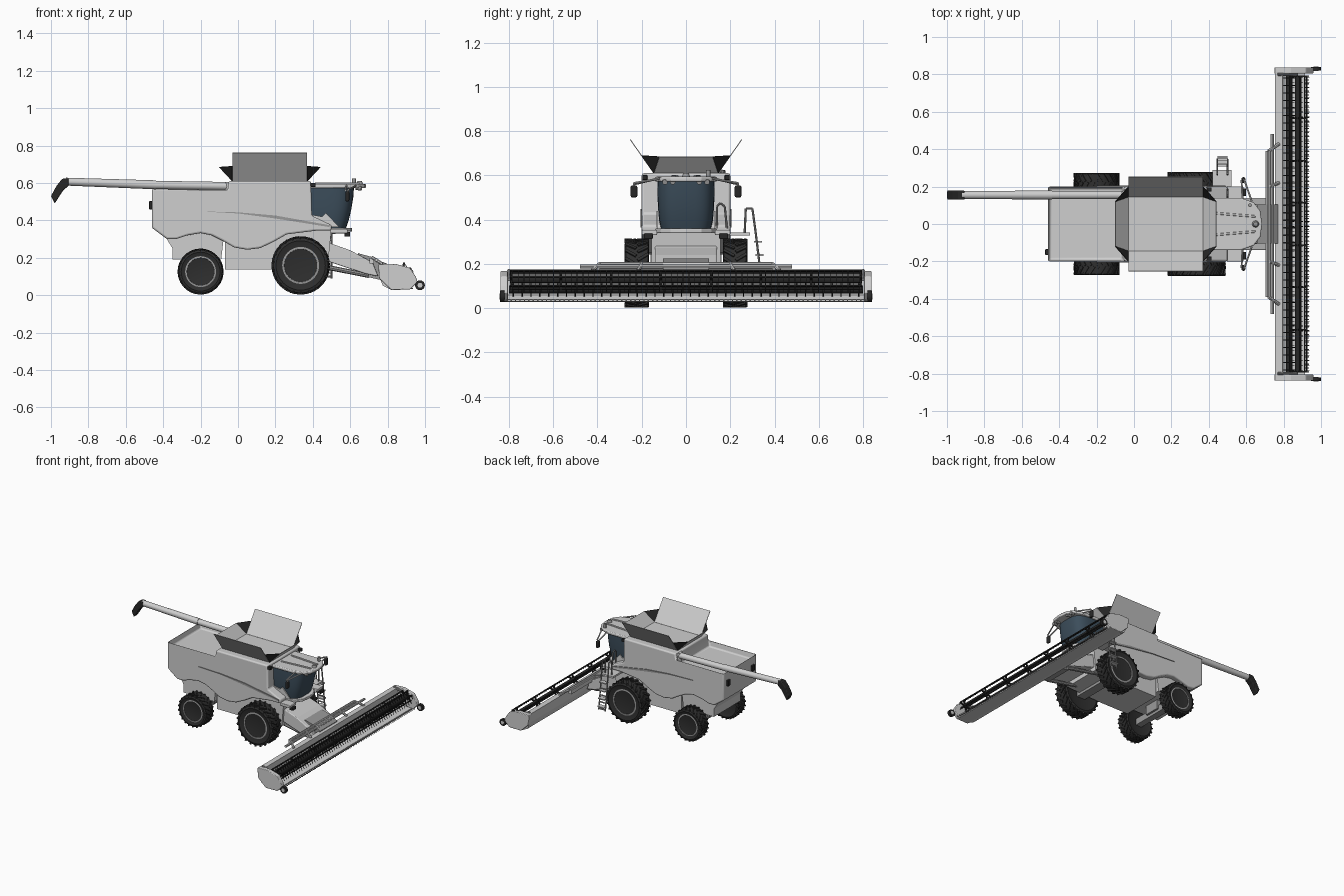
import bpy, bmesh, math
from mathutils import Vector, Matrix

if "Cube" in bpy.data.objects:
    bpy.data.objects.remove(bpy.data.objects["Cube"])

def mat(name, r, g, b):
    m = bpy.data.materials.new(name)
    m.diffuse_color = (r, g, b, 1)
    m.use_nodes = True
    m.node_tree.nodes["Principled BSDF"].inputs["Base Color"].default_value = m.diffuse_color
    return m

LIGHT = mat("light grey paint", .62, .62, .62)
STEEL = mat("mid grey steel", .32, .32, .32)
BLACK = mat("black", .02, .02, .02)
TYRE = mat("tyre rubber", .028, .028, .028)
GLASS = mat("slate glass", .045, .075, .105)

def finish(name, bm, m, bevel=0, smooth=None):
    bmesh.ops.recalc_face_normals(bm, faces=bm.faces)
    me = bpy.data.meshes.new(name)
    bm.to_mesh(me)
    bm.free()
    me.materials.append(m)
    ob = bpy.data.objects.new(name, me)
    bpy.context.collection.objects.link(ob)
    if bevel:
        b = ob.modifiers.new("bevel", 'BEVEL')
        b.width, b.segments, b.limit_method, b.angle_limit = bevel, 3, 'ANGLE', math.radians(40)
    if smooth:
        bpy.ops.object.select_all(action='DESELECT')
        ob.select_set(True)
        bpy.context.view_layer.objects.active = ob
        bpy.ops.object.shade_smooth_by_angle(angle=math.radians(smooth))
    return ob

def add_box(bm, c, s, rot=None):
    M = Matrix.Translation(c) @ (rot or Matrix()) @ Matrix.Diagonal((*s, 1))
    bmesh.ops.create_cube(bm, size=1, matrix=M)

def add_tube(bm, p, q, r, n=10, r2=None):
    p, q = Vector(p), Vector(q)
    M = Matrix.Translation((p + q) / 2) @ (q - p).to_track_quat('Z', 'Y').to_matrix().to_4x4()
    bmesh.ops.create_cone(bm, cap_ends=True, segments=n, radius1=r, radius2=r if r2 is None else r2,
                          depth=(q - p).length, matrix=M)

def add_prism(bm, pts, a, b, axis='y'):
    f = (lambda u, v, w: (u, w, v)) if axis == 'y' else (lambda u, v, w: (u, v, w))
    lo = [bm.verts.new(f(u, v, a)) for u, v in pts]
    hi = [bm.verts.new(f(u, v, b)) for u, v in pts]
    bm.faces.new(lo)
    bm.faces.new(hi)
    for i in range(len(pts)):
        j = (i + 1) % len(pts)
        bm.faces.new((lo[i], lo[j], hi[j], hi[i]))

def box(name, c, s, m, bevel=0, rot=None):
    bm = bmesh.new()
    add_box(bm, c, s, rot)
    return finish(name, bm, m, bevel)

def prism(name, pts, a, b, m, axis='y', bevel=0, smooth=None):
    bm = bmesh.new()
    add_prism(bm, pts, a, b, axis)
    return finish(name, bm, m, bevel, smooth)

def tubes(name, paths, r, m, n=8):
    bm = bmesh.new()
    for path in paths:
        for p, q in zip(path, path[1:]):
            add_tube(bm, p, q, r, n)
    return finish(name, bm, m, 0, 40)

def lathe(name, prof, c, side, m):
    """Spin (radius, offset along y) points about the y axis."""
    bm, n, rings = bmesh.new(), 40, []
    for r, w in prof:
        rings.append([bm.verts.new((c[0] + r * math.cos(t * math.tau / n), c[1] + side * w,
                                    c[2] + r * math.sin(t * math.tau / n))) for t in range(n)])
    for A, B in zip(rings, rings[1:]):
        for i in range(n):
            bm.faces.new((A[i], A[(i + 1) % n], B[(i + 1) % n], B[i]))
    bm.faces.new(rings[0])
    bm.faces.new(rings[-1])
    return finish(name, bm, m, 0, 35)

# Wheels: tyre with chevron lugs, dished rim, hub and bolts
def wheel(name, x, R, rim, y, w, side):
    c, h = (x, side * y, R + .004), w / 2
    lathe(name + "_tyre", [(rim, -h * .8), (R * .85, -h), (R * .95, -h * .9), (R * .965, 0),
                           (R * .95, h * .9), (R * .85, h), (rim, h * .8)], c, side, TYRE)
    bm = bmesh.new()
    for i in range(22):
        for s in (-1, 1):
            spin = Matrix.Rotation((i + .25 * s) * math.tau / 22, 4, 'Y')
            tilt = Matrix.Rotation(s * .6, 4, 'X')
            add_box(bm, Vector(c) + spin @ Vector((R * .955, s * h * .5, 0)),
                    (R * .09, h * 1.05, R * .085), spin @ tilt)
    finish(name + "_lugs", bm, TYRE)
    lathe(name + "_rim", [(rim * 1.04, -h * .75), (rim * 1.04, h * .82), (rim * .93, h * .84), (rim * .86, h * .45),
                          (rim * .55, h * .3), (rim * .45, h * .55), (rim * .2, h * .6)], c, side, STEEL)
    bm = bmesh.new()
    for i in range(6):
        a = i * math.tau / 6
        p = Vector(c) + Vector((rim * .34 * math.cos(a), side * h * .5, rim * .34 * math.sin(a)))
        add_tube(bm, p, p + Vector((0, side * h * .18, 0)), rim * .06, 8)
    finish(name + "_bolts", bm, BLACK)

for s, tag in ((-1, "right"), (1, "left")):
    wheel("front_wheel_" + tag, .335, .155, .095, .222, .11, s)
    wheel("rear_wheel_" + tag, -.2, .122, .08, .225, .095, s)
bm = bmesh.new()
add_box(bm, (.335, 0, .16), (.07, .4, .07))
add_box(bm, (-.2, 0, .125), (.05, .4, .05))
add_box(bm, (-.2, 0, .17), (.08, .12, .1))
finish("axles", bm, STEEL)

# Main body with wavy lower edge and recessed rear deck
wave = [(.5, .345), (.42, .345), (.34, .335), (.26, .325), (.19, .285), (.12, .252), (.05, .243), (-.02, .255),
        (-.08, .29), (-.14, .32), (-.2, .332), (-.27, .32), (-.33, .3), (-.38, .3)]
bm = bmesh.new()
add_prism(bm, [(-.46, .57), (-.055, .57), (-.05, .61), (.39, .61), (.395, .425), (.5, .375)] + wave + [(-.46, .36)], -.2, .2)
bm.normal_update()
deck = [f for f in bm.faces if abs(f.calc_center_median().z - .57) < .002 and f.calc_center_median().x < -.2]
bmesh.ops.inset_region(bm, faces=deck, thickness=.014)
bmesh.ops.translate(bm, verts=deck[0].verts, vec=(0, 0, -.05))
finish("body", bm, LIGHT, .01, 30)
prism("rear_hood", [(-.43, .38), (-.35, .25), (-.35, .19), (-.09, .19), (-.07, .36)], -.16, .16, LIGHT)
prism("chassis", [(-.07, .137), (.2, .137), (.48, .15), (.5, .36), (-.07, .34)], -.155, .155, LIGHT)
for s, tag in ((-1, "right"), (1, "left")):
    prism("side_stripe_" + tag, [(-.2, .448), (.0, .437), (.2, .41), (.49, .364), (.49, .374), (.2, .426), (0, .443)],
          s * .2, s * .206, STEEL)
    box("rear_lamp_" + tag, (-.465, s * .15, .48), (.02, .03, .045), BLACK, .004)
    box("work_lamp_" + tag, (.4, s * .185, .59), (.03, .022, .022), BLACK, .003)

# Grain tank flaps
def sheet(name, pts, m):
    bm = bmesh.new()
    bm.faces.new([bm.verts.new(p) for p in pts])
    ob = finish(name, bm, m)
    t = ob.modifiers.new("thickness", 'SOLIDIFY')
    t.thickness, t.offset = .004, 0

for s, tag in ((-1, "right"), (1, "left")):
    sheet("side_flap_" + tag, [(-.03, s * .145, .61), (.37, s * .145, .61), (.37, s * .252, .762), (-.03, s * .252, .762)], LIGHT)
    for x0, x1, end in ((-.03, -.1, "rear"), (.37, .44, "front")):
        sheet(f"corner_gusset_{end}_{tag}", [(x0, s * .145, .61), (x1, s * .12, .685), (x0, s * .2, .69)], BLACK)
        if s == 1:
            sheet(end + "_flap", [(x0, -.145, .61), (x0, .145, .61), (x1, .12, .685), (x1, -.12, .685)], LIGHT)

# Unloading auger folded to the rear
bm = bmesh.new()
add_tube(bm, (-.05, .155, .583), (-.48, .155, .59), .022, 20, .022)
add_tube(bm, (-.44, .155, .59), (-.92, .155, .607), .024, 20, .021)
add_tube(bm, (-.04, .155, .54), (-.04, .155, .605), .03, 20)
finish("unloading_auger", bm, LIGHT, 0, 40)
prism("auger_spout", [(-.905, .625), (-.94, .622), (-.97, .585), (-1, .53), (-.98, .49), (-.935, .56), (-.905, .585)],
      .131, .179, BLACK, bevel=.006)

# Cab: bowed glass, pillars, roof and floor
bm, rings, N = bmesh.new(), [], 20
for z, xf, w in ((.352, .575, .112), (.4, .592, .122), (.46, .606, .127), (.52, .616, .129), (.575, .62, .128)):
    ring = [(.38, -w)]
    for i in range(N + 1):
        t = -math.pi / 2 + math.pi * i / N
        ring.append((.46 + (xf - .46) * abs(math.cos(t)) ** .6, w * math.copysign(abs(math.sin(t)) ** .6, math.sin(t))))
    rings.append([bm.verts.new((x, y, z)) for x, y in ring + [(.38, w)]])
for A, B in zip(rings, rings[1:]):
    for i in range(N + 2):
        bm.faces.new((A[i], A[i + 1], B[i + 1], B[i]))
finish("cab_glass", bm, GLASS, 0, 50)
roof = [(.37, -.14), (.57, -.14), (.64, -.115), (.675, -.07), (.685, 0), (.675, .07), (.64, .115), (.57, .14), (.37, .14)]
prism("cab_roof", roof, .572, .594, LIGHT, 'z', .007)
prism("cab_floor", [(x - .075 if x > .5 else x, y) for x, y in roof], .34, .36, LIGHT, 'z', .004)
for s, tag in ((-1, "right"), (1, "left")):
    prism("cab_lower_panel_" + tag, [(.395, .43), (.45, .42), (.47, .44), (.54, .365), (.395, .36)], s * .126, s * .134, LIGHT)
    box("roof_rib_" + tag, (.53, s * .05, .596), (.24, .012, .012), LIGHT, .003,
        Matrix.Rotation(-s * .08, 4, 'Z'))
    tubes("mirror_arm_" + tag, [[(.63, s * .12, .585), (.59, s * .235, .565), (.585, s * .235, .54)],
                                [(.58, s * .13, .585), (.575, s * .235, .56)]], .005, LIGHT)
    box("mirror_" + tag, (.585, s * .235, .528), (.02, .03, .055), BLACK, .008)
    box("step_ear_" + tag, (.54, s * .165, .342), (.09, .07, .022), LIGHT, .004)
    box("headlamp_" + tag, (.585, s * .17, .325), (.03, .04, .025), BLACK, .005)
bm = bmesh.new()
for y in (-.095, -.06, .06, .095):
    add_tube(bm, (.63, y, .575), (.672 - abs(y) * .15, y, .57), .012, 12)
add_tube(bm, (.65, 0, .59), (.65, 0, .61), .02, 12, .012)
add_tube(bm, (.62, .1, .59), (.62, .1, .625), .01, 12)
finish("roof_lamps", bm, STEEL, 0, 40)

# Boarding ladder, platform and rail
box("boarding_platform", (.47, .225, .335), (.1, .13, .014), LIGHT)
ladder = [[(x, .27, .45), (x, .3, .45), (x, .315, .34), (x, .345, .09)] for x in (.445, .5)]
ladder += [[(.445, .32 + .025 * i / 4, .3 - .05 * i), (.5, .32 + .025 * i / 4, .3 - .05 * i)] for i in range(5)]
ladder += [[(x, .265, .34), (x, .27, .45)] for x in (.445, .5)]
ladder += [[(.5, .14, .36), (.5, .14, .46), (.5, .155, .475), (.5, .175, .46), (.5, .185, .36)]]
tubes("ladder_and_rails", ladder, .005, STEEL)
bm = bmesh.new()
for i in range(4):
    add_box(bm, (.473, .325 + .007 * i, .3 - .06 * i), (.055, .035, .008))
finish("ladder_treads", bm, LIGHT)

# Feeder house
prism("feeder_house", [(.42, .33), (.5, .275), (.6, .24), (.72, .175), (.75, .1), (.68, .115), (.42, .2)],
      -.14, .14, LIGHT, bevel=.006)
prism("feeder_mouth", [(.64, .225), (.73, .2), (.77, .17), (.77, .08), (.68, .1)], -.105, .105, STEEL)
tubes("lift_cylinders", [[(.42, s * .11, .16), (.7, s * .11, .105)] for s in (-1, 1)], .013, STEEL)

# Header: back frame, trough, end plates
frame = [[(.72, -.39, .2), (.72, .39, .2)], [(.74, -.48, .188), (.74, .48, .188)]]
frame += [[(.72, y, .2), (.775, y * 1.1, .165)] for y in (-.39, -.2, .2, .39)]
tubes("header_frame", frame, .009, LIGHT)
box("header_frame_beam", (.715, 0, .185), (.025, .78, .03), LIGHT)
prism("header_trough", [(.755, .165), (.795, .165), (.8, .06), (.83, .042), (.915, .04), (.915, .03), (.82, .028), (.775, .05), (.755, .1)],
      -.82, .82, LIGHT)
for s, tag in ((-1, "right"), (1, "left")):
    prism("end_plate_" + tag, [(.75, .165), (.84, .168), (.92, .145), (.95, .1), (.96, .07), (.92, .03), (.82, .028), (.755, .09)],
          s * .805, s * .838, LIGHT, bevel=.005)
    tubes("divider_arm_" + tag, [[(.9, s * .828, .1), (.97, s * .828, .055)]], .008, STEEL)
    lathe("gauge_wheel_" + tag, [(.012, -.01), (.026, -.01), (.026, .01), (.012, .01)], (.973, s * .83, .053), s, BLACK)
    lathe("gauge_hub_" + tag, [(.013, -.012), (.013, .012)], (.973, s * .83, .053), s, LIGHT)
    tubes("reel_arm_" + tag, [[(.77, s * .8, .17), (.875, s * .8, .13)]], .008, STEEL)

# Knife guards along the lip, and the cross auger
bm = bmesh.new()
for i in range(82):
    add_box(bm, (.92, -.81 + i * .02, .036), (.03, .006, .006))
finish("knife_guards", bm, STEEL)
bm = bmesh.new()
add_tube(bm, (.83, -.8, .085), (.83, .8, .085), .018, 14)
for i in range(40):
    y = -.78 + i * .04
    add_tube(bm, (.83, y - .003, .085), (.83, y + .003, .085), .032, 14)
finish("cross_auger", bm, BLACK, 0, 40)

# Reel: shaft, bats, spiders and tines
cx, cz, rr = .878, .13, .048
bm = bmesh.new()
add_tube(bm, (cx, -.795, cz), (cx, .795, cz), .017, 14)
for k in range(6):
    a = k * math.tau / 6 + .3
    bx, bz = cx + rr * math.cos(a), cz + rr * .85 * math.sin(a)
    add_tube(bm, (bx, -.795, bz), (bx, .795, bz), .0055, 6)
    for i in range(8):
        y = -.79 + i * 1.58 / 7
        add_box(bm, ((bx + cx) / 2, y, (bz + cz) / 2), (rr, .008, .012), Matrix.Rotation(-a, 4, 'Y'))
    for i in range(60):
        add_box(bm, (bx + .008, -.785 + i * 1.57 / 59, bz - .01), (.003, .003, .026), Matrix.Rotation(-.5, 4, 'Y'))
finish("reel", bm, BLACK)
